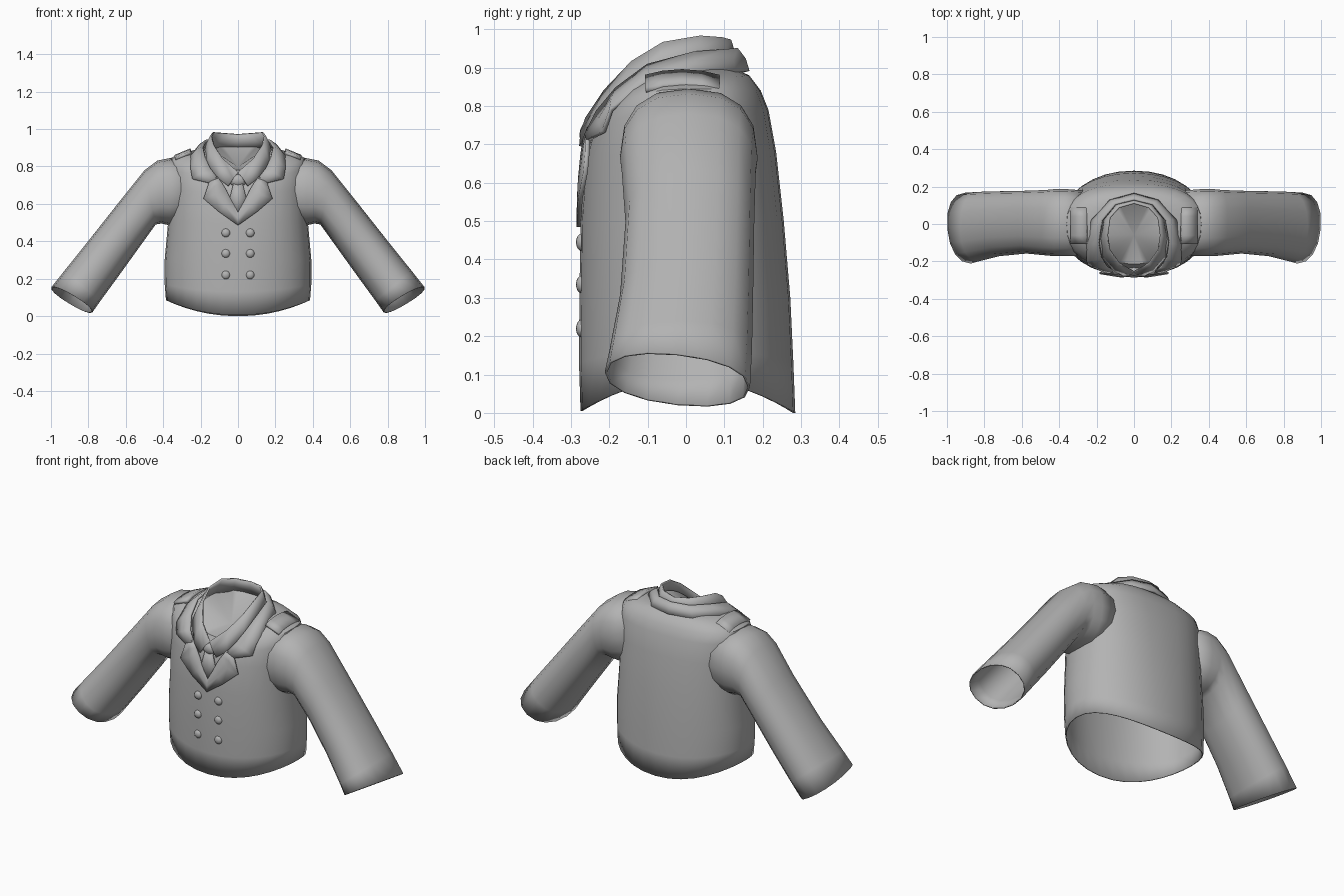
import bpy, bmesh, math
from mathutils import Vector

if "Cube" in bpy.data.objects:
    bpy.data.objects.remove(bpy.data.objects["Cube"])

cloth = bpy.data.materials.new("grey cloth")
cloth.diffuse_color = (0.45, 0.45, 0.45, 1)
cloth.use_nodes = True
cloth.node_tree.nodes["Principled BSDF"].inputs["Base Color"].default_value = cloth.diffuse_color


def finish(name, bm, angle=40, thick=0, offset=0):
    bmesh.ops.remove_doubles(bm, verts=bm.verts, dist=0.0005)
    bmesh.ops.recalc_face_normals(bm, faces=bm.faces)
    me = bpy.data.meshes.new(name)
    bm.to_mesh(me)
    bm.free()
    ob = bpy.data.objects.new(name, me)
    bpy.context.collection.objects.link(ob)
    me.materials.append(cloth)
    if thick:
        mod = ob.modifiers.new("thickness", 'SOLIDIFY')
        mod.thickness = thick
        mod.offset = offset
    bpy.ops.object.select_all(action='DESELECT')
    bpy.context.view_layer.objects.active = ob
    ob.select_set(True)
    bpy.ops.object.shade_smooth_by_angle(angle=math.radians(angle))
    return ob


def power(v, n):
    return math.copysign(abs(v) ** (2 / n), v)


def loft(bm, rings, closed=True):
    rows = [[bm.verts.new(p) for p in r] for r in rings]
    n = len(rows[0])
    for a, b in zip(rows, rows[1:]):
        for i in range(n if closed else n - 1):
            j = (i + 1) % n
            bm.faces.new((a[i], a[j], b[j], b[i]))
    return rows


def ribbon(name, pairs, sides=(1, -1), thick=0.012, bulge=0.0):
    """Strip between two edges, mirrored in x, with a raised middle row."""
    bm = bmesh.new()
    for s in sides:
        rows = []
        for a, b in pairs:
            a, b = Vector(a), Vector(b)
            m = (a + b) / 2
            out = Vector((m.x, m.y + 0.07, 0.1)).normalized() * bulge
            rows.append([Vector((p.x * s, p.y, p.z)) for p in (a, m + out, b)])
        loft(bm, rows, closed=False)
    return finish(name, bm, 45, thick)


# Jacket body: half width, front y, back y, front, side and back heights, squareness
BODY = [(.385, -.275, .285, .005, .085, .0, 2.1),
        (.392, -.279, .280, .13, .17, .13, 2.1),
        (.392, -.278, .272, .30, .30, .30, 2.15),
        (.374, -.275, .255, .50, .50, .50, 2.3),
        (.370, -.262, .235, .66, .68, .68, 2.4),
        (.370, -.240, .215, .74, .79, .79, 2.5),
        (.360, -.225, .195, .76, .845, .84, 2.5),
        (.300, -.220, .165, .77, .872, .88, 2.5),
        (.160, -.215, .110, .78, .905, .905, 2.5)]
bm = bmesh.new()
rings = []
for w, yf, yb, zf, zs, zb, n in BODY:
    ring = []
    for i in range(32):
        t = math.tau * i / 32
        s = math.sin(t)
        ye, ze = (yb, zb) if s > 0 else (yf, zf)
        ring.append((w * power(math.cos(t), n), ye * abs(power(s, n)), zs + (ze - zs) * s * s))
    rings.append(ring)
rows = loft(bm, rings)
# Sunken shirt surface inside the neck
tip = bm.verts.new((0, -.06, .80))
for i in range(32):
    bm.faces.new((rows[-1][i], rows[-1][(i + 1) % 32], tip))
finish("jacket_body", bm, 50, .006, -1)

# Sleeves: top x, z, bottom x, z, front y, back y; first ring is hidden in the body
SLEEVE = [(.25, .815, .25, .53, -.172, .178),
          (.365, .845, .365, .485, -.172, .187),
          (.43, .832, .41, .495, -.172, .187),
          (.50, .780, .44, .490, -.168, .182),
          (.62, .630, .53, .365, -.158, .178),
          (.80, .402, .64, .212, -.172, .175),
          (.93, .240, .735, .082, -.200, .172),
          (1.0, .152, .78, .018, -.212, .167)]
for side, s in (("left", 1), ("right", -1)):
    bm = bmesh.new()
    rings = []
    for k, (tx, tz, bx, bz, yf, yb) in enumerate(SLEEVE):
        n = 2.55 - .05 * k
        ring = []
        for i in range(16):
            t = math.tau * i / 16
            u = (1 + power(math.cos(t), n)) / 2
            v = (1 + power(math.sin(t), n)) / 2
            # The cuff is cut slightly shorter at the front
            cut = (v - .55) * .05 if k == len(SLEEVE) - 1 else 0
            ring.append((s * (bx + (tx - bx) * u + .62 * cut), yf + (yb - yf) * v,
                         bz + (tz - bz) * u - .78 * cut))
        rings.append(ring)
    loft(bm, rings)
    finish(side + "_sleeve", bm, 60, .006, -1)

# Shirt collar, from back centre to front points
ribbon("shirt_collar", [((0, .113, .972), (0, .125, .90)),
                        ((.08, .09, .978), (.10, .10, .90)),
                        ((.13, .035, .982), (.16, .02, .90)),
                        ((.143, -.06, .965), (.176, -.08, .88)),
                        ((.13, -.14, .915), (.165, -.18, .81)),
                        ((.080, -.21, .840), (.105, -.25, .735)),
                        ((.0, -.258, .768), (.052, -.274, .695))], thick=.01, bulge=.005)

# Jacket collar, folded around the neck down to the notch
ribbon("jacket_collar", [((0, .130, .948), (0, .160, .89)),
                         ((.10, .105, .945), (.13, .125, .885)),
                         ((.17, .02, .938), (.225, .02, .887)),
                         ((.188, -.10, .905), (.250, -.11, .855)),
                         ((.174, -.18, .845), (.252, -.195, .790)),
                         ((.145, -.23, .785), (.243, -.215, .733)),
                         ((.105, -.255, .735), (.157, -.255, .712))], thick=.012, bulge=.006)

# Lapels, from the notch to the closing point
ribbon("lapels", [((.110, -.252, .745), (.155, -.256, .714)),
                  ((.085, -.264, .712), (.168, -.258, .672)),
                  ((.060, -.270, .670), (.184, -.262, .628)),
                  ((.035, -.275, .618), (.100, -.276, .556)),
                  ((0, -.276, .555), (0, -.279, .485))], thick=.012, bulge=.002)

# Necktie
ribbon("tie_blade", [((.024, -.266, .71), (-.024, -.266, .71)),
                     ((.045, -.270, .63), (-.045, -.270, .63)),
                     ((.015, -.273, .55), (-.015, -.273, .55))], sides=(1,), thick=.008)


def ball(name, loc, size, half=False):
    bm = bmesh.new()
    bmesh.ops.create_uvsphere(bm, u_segments=12, v_segments=8, radius=1)
    if half:  # keep only the outward half
        bmesh.ops.delete(bm, geom=[v for v in bm.verts if v.co.y > .1], context='VERTS')
    for v in bm.verts:
        v.co = Vector(a * b + c for a, b, c in zip(v.co, size, loc))
    finish(name, bm, 60)


ball("tie_knot", (0, -.252, .725), (.047, .026, .034))

# Two columns of buttons
for x in (-.065, .065):
    for z in (.22, .335, .445):
        ball("button", (x, -.272, z), (.023, .015, .023), half=True)

# Shoulder straps, arched over each shoulder
strap = [((.252, y, .888 - 1.6 * (y + .01) ** 2), (.335, y, .854 - 1.6 * (y + .01) ** 2))
         for y in (-.105, -.06, -.01, .04, .085)]
ribbon("shoulder_straps", strap, thick=.018)
